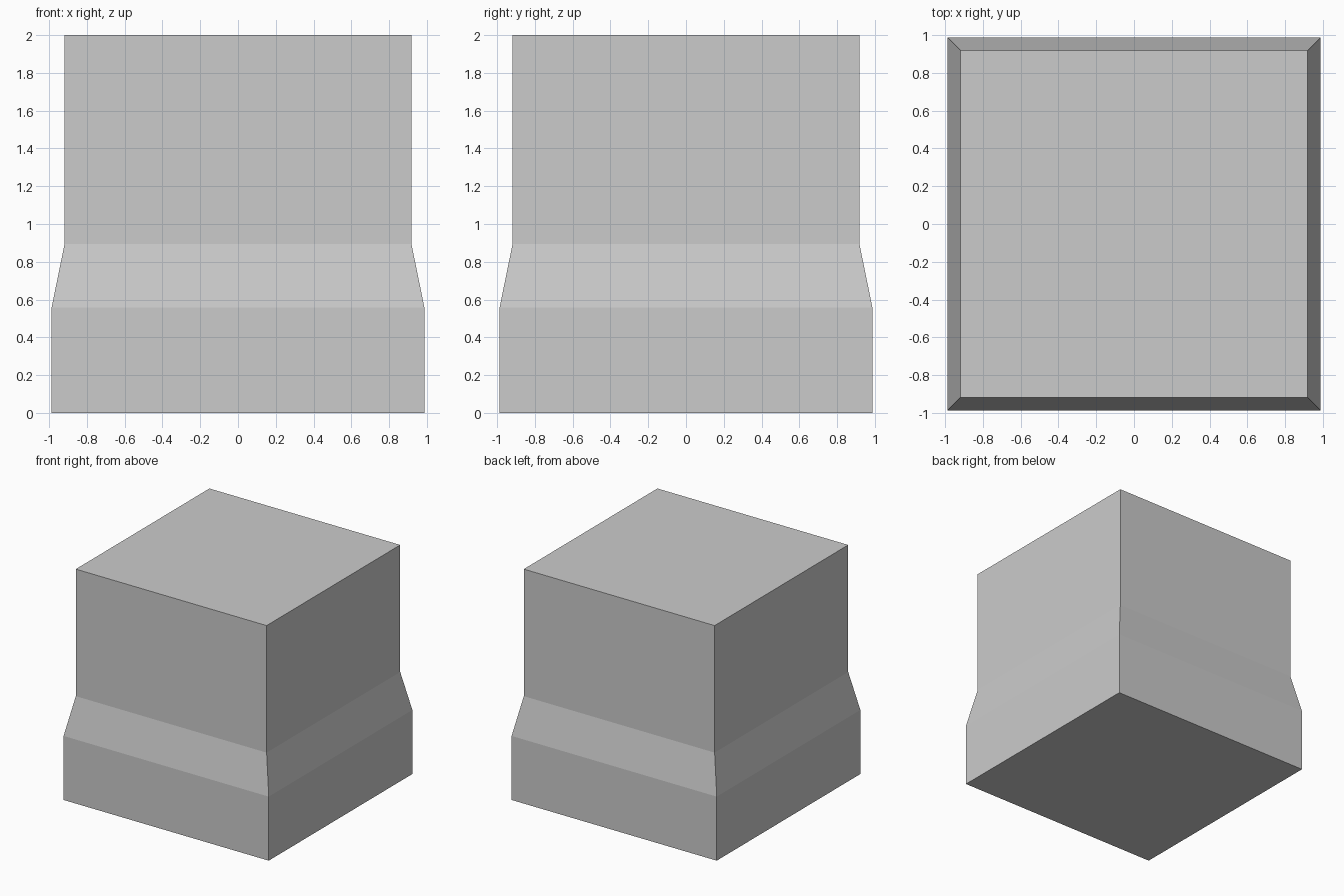
import bpy, bmesh
from math import pi
from mathutils import Matrix, Vector

if "Cube" in bpy.data.objects:
    bpy.data.objects.remove(bpy.data.objects["Cube"])

BASE, BODY, NOTCH = 0.987, 0.918, 0.459
Z_BASE, Z_BODY, Z_NOTCH, Z_CAP, Z_TOP = 0.557, 0.895, 1.548, 1.726, 2.0


def four_sided(name, panels, floor=None, roof=None, material=None):
    """Repeat front panels (lists of x, y, z points) around the z axis."""
    bm = bmesh.new()
    for i in range(4):
        turn = Matrix.Rotation(i * pi / 2, 3, 'Z')
        for pts in panels:
            bm.faces.new([bm.verts.new(turn @ Vector(p)) for p in pts])
    for lid, order in ((floor, -1), (roof, 1)):
        if lid:
            r, z = lid
            corners = [(-r, -r, z), (r, -r, z), (r, r, z), (-r, r, z)]
            bm.faces.new([bm.verts.new(p) for p in corners[::order]])
    bmesh.ops.remove_doubles(bm, verts=bm.verts, dist=1e-4)
    mesh = bpy.data.meshes.new(name)
    bm.to_mesh(mesh)
    bm.free()
    obj = bpy.data.objects.new(name, mesh)
    bpy.context.collection.objects.link(obj)
    if material:
        mesh.materials.append(material)
    return obj


def band(r0, z0, r1, z1):
    return [(-r0, -r0, z0), (r0, -r0, z0), (r1, -r1, z1), (-r1, -r1, z1)]


def on_wall(outline):
    return [(x, -BODY, z) for x, z in outline]


dark = bpy.data.materials.new("darker_wall")
dark.diffuse_color = (0.66, 0.66, 0.66, 1)
dark.use_nodes = True
dark.node_tree.nodes["Principled BSDF"].inputs["Base Color"].default_value = dark.diffuse_color

# Plinth with sloping shoulder
four_sided("plinth", [band(BASE, 0, BASE, Z_BASE), band(BASE, Z_BASE, BODY, Z_BODY)],
           floor=(BASE, 0))

# Stepped line where the cap meets the wall, left to right
step = [(-BODY, Z_CAP), (-NOTCH, Z_CAP), (-NOTCH, Z_NOTCH),
        (NOTCH, Z_NOTCH), (NOTCH, Z_CAP), (BODY, Z_CAP)]

# Darker middle wall
four_sided("middle_wall", [on_wall([(-BODY, Z_BODY), (BODY, Z_BODY)] + step[::-1])],
           material=dark)

# Cap with a hanging tab on each side
four_sided("cap", [on_wall(step + [(BODY, Z_TOP), (-BODY, Z_TOP)])], roof=(BODY, Z_TOP))
